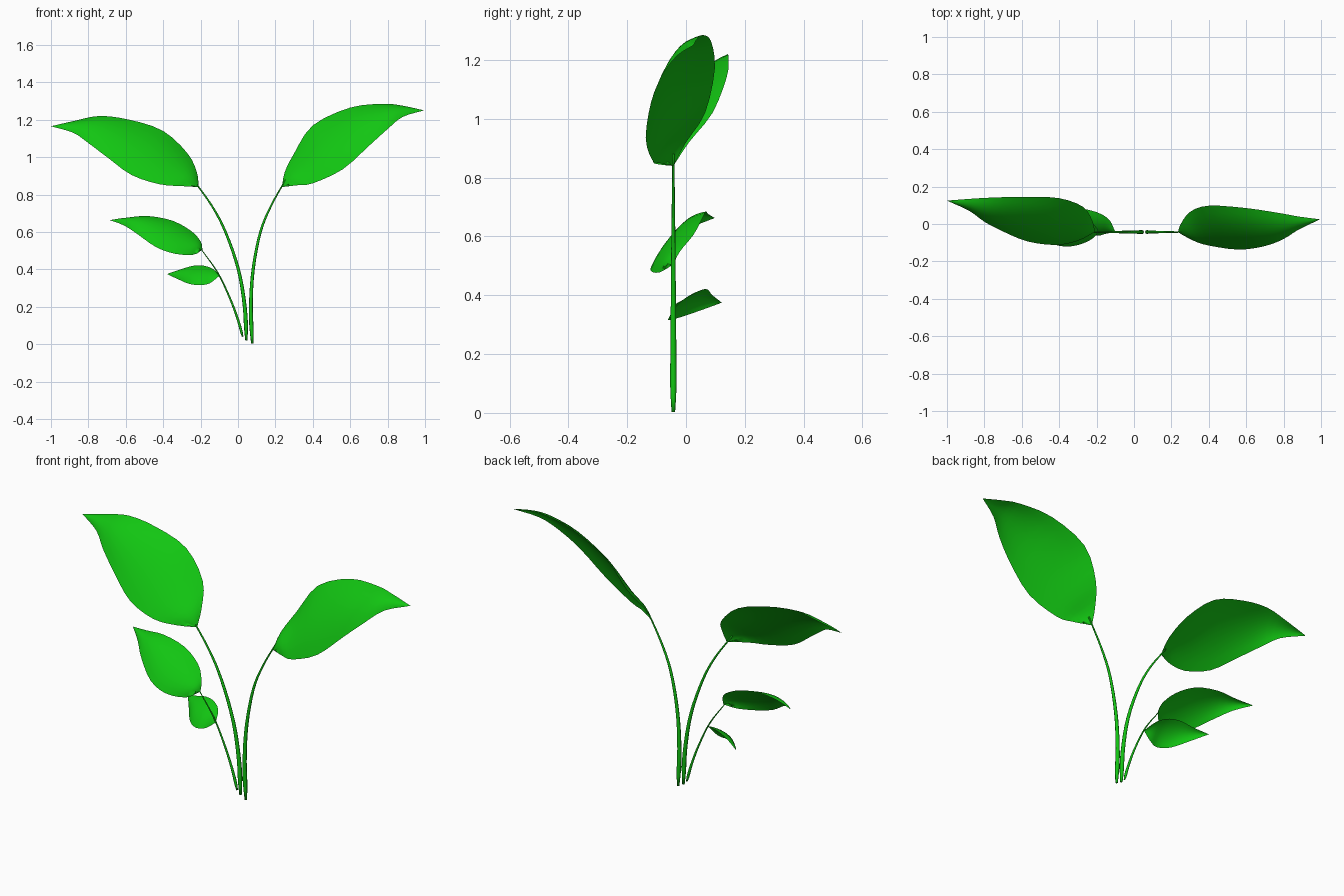
import bpy, bmesh, math
from mathutils import Vector

if "Cube" in bpy.data.objects:
    bpy.data.objects.remove(bpy.data.objects["Cube"])

green = bpy.data.materials.new("leaf_green")
green.diffuse_color = (0.006, 0.56, 0.006, 1)
green.use_nodes = True
green.node_tree.nodes["Principled BSDF"].inputs["Base Color"].default_value = green.diffuse_color


def smooth_path(points, steps):
    """Catmull-Rom curve through the points."""
    p = [Vector(q) for q in points]
    p = [2 * p[0] - p[1]] + p + [2 * p[-1] - p[-2]]
    out = []
    for i in range(1, len(p) - 2):
        a, b, c, d = p[i - 1:i + 3]
        for s in range(steps):
            t = s / steps
            out.append(0.5 * (2 * b + (c - a) * t + (2 * a - 5 * b + 4 * c - d) * t * t
                              + (3 * b - a - 3 * c + d) * t ** 3))
    return out + [p[-2]]


def finish(bm, name):
    bmesh.ops.remove_doubles(bm, verts=bm.verts, dist=0.0005)
    me = bpy.data.meshes.new(name)
    bm.to_mesh(me)
    bm.free()
    for f in me.polygons:
        f.use_smooth = True
    me.materials.append(green)
    ob = bpy.data.objects.new(name, me)
    bpy.context.collection.objects.link(ob)
    return ob


def leaf(name, base, tip, upper, lower, bulge, across=8):
    """Thin arched blade lofted between its upper and lower edges."""
    top = smooth_path([base] + upper + [tip], 3)
    low = smooth_path([base] + lower + [tip], 3)
    axis = Vector(tip) - Vector(base)
    bm = bmesh.new()
    rows = []
    n = len(top) - 1
    for i, (a, b) in enumerate(zip(low, top)):
        # arch towards the upper front
        out = axis.cross(b - a)
        if out.length > 1e-6:
            out.normalize()
        if out.z < 0:
            out = -out
        arch = bulge * math.sin(math.pi * i / n) ** 0.7 if 0 < i < n else 0
        rows.append([bm.verts.new(a.lerp(b, j / across)
                                  + out * arch * 4 * (j / across) * (1 - j / across))
                     for j in range(across + 1)])
    for r, s in zip(rows, rows[1:]):
        for j in range(across):
            f = bm.faces.new((r[j], r[j + 1], s[j + 1], s[j]))
            f.normal_update()
            if f.normal.z < 0:
                f.normal_flip()
    return finish(bm, name)


def stem(name, points, radius, sides=8):
    """Curved tube, narrow at the foot and tapering to the leaf."""
    path = smooth_path([(x, -0.043, z) for x, z in points], 4)
    n = len(path) - 1
    bm = bmesh.new()
    rings = []
    for i, p in enumerate(path):
        t = i / n
        r = radius * min(1, 0.5 + 6 * t) * (1 - 0.72 * t)
        d = (path[min(i + 1, n)] - path[max(i - 1, 0)]).normalized()
        side = Vector((0, 1, 0))
        up = d.cross(side)
        rings.append([bm.verts.new(p + r * (math.cos(k * math.tau / sides) * side
                                            + math.sin(k * math.tau / sides) * up))
                      for k in range(sides)])
    for r, s in zip(rings, rings[1:]):
        for k in range(sides):
            m = (k + 1) % sides
            bm.faces.new((r[k], r[m], s[m], s[k]))
    bm.faces.new(rings[0])
    bm.faces.new(rings[-1])
    bmesh.ops.recalc_face_normals(bm, faces=bm.faces)
    return finish(bm, name)


# Stems
stem("left_stem", [(0.045, 0.02), (0.036, 0.2), (0.002, 0.4), (-0.067, 0.6),
                   (-0.14, 0.74), (-0.24, 0.88)], 0.012)
stem("right_stem", [(0.076, 0.003), (0.069, 0.2), (0.081, 0.4), (0.12, 0.6),
                    (0.177, 0.74), (0.255, 0.88)], 0.012)
stem("short_stem", [(0.025, 0.04), (0.0, 0.13), (-0.045, 0.25), (-0.11, 0.385),
                    (-0.195, 0.505)], 0.008)

# Large leaves
leaf("right_leaf", (0.235, -0.043, 0.84), (0.995, 0.025, 1.25),
     [(0.25, 0.0, 0.92), (0.30, 0.065, 1.02), (0.40, 0.098, 1.17),
      (0.60, 0.085, 1.265), (0.78, 0.058, 1.285), (0.88, 0.04, 1.275)],
     [(0.32, -0.09, 0.85), (0.40, -0.115, 0.86), (0.56, -0.137, 0.935),
      (0.70, -0.118, 1.06), (0.80, -0.08, 1.15), (0.88, -0.03, 1.215)], 0.03)
leaf("left_leaf", (-0.21, -0.043, 0.84), (-1.0, 0.125, 1.165),
     [(-0.22, 0.01, 0.92), (-0.27, 0.09, 1.02), (-0.40, 0.138, 1.14),
      (-0.58, 0.145, 1.20), (-0.74, 0.142, 1.22), (-0.87, 0.135, 1.195)],
     [(-0.30, -0.09, 0.845), (-0.42, -0.112, 0.855), (-0.57, -0.093, 0.905),
      (-0.70, -0.04, 1.0), (-0.80, 0.012, 1.075), (-0.88, 0.07, 1.13)], 0.03)

# Small leaves
leaf("middle_leaf", (-0.19, -0.043, 0.505), (-0.685, 0.098, 0.663),
     [(-0.20, -0.02, 0.55), (-0.25, 0.025, 0.605), (-0.35, 0.055, 0.66),
      (-0.48, 0.068, 0.685), (-0.59, 0.075, 0.677)],
     [(-0.24, -0.09, 0.478), (-0.34, -0.12, 0.484), (-0.44, -0.105, 0.52),
      (-0.54, -0.04, 0.59), (-0.61, 0.03, 0.635)], 0.025)
leaf("lowest_leaf", (-0.10, -0.043, 0.365), (-0.38, 0.122, 0.375),
     [(-0.13, 0.02, 0.40), (-0.18, 0.055, 0.419), (-0.24, 0.075, 0.419),
      (-0.30, 0.088, 0.402)],
     [(-0.15, -0.052, 0.326), (-0.20, -0.062, 0.316), (-0.26, -0.03, 0.322),
      (-0.32, 0.045, 0.347)], 0.018)
